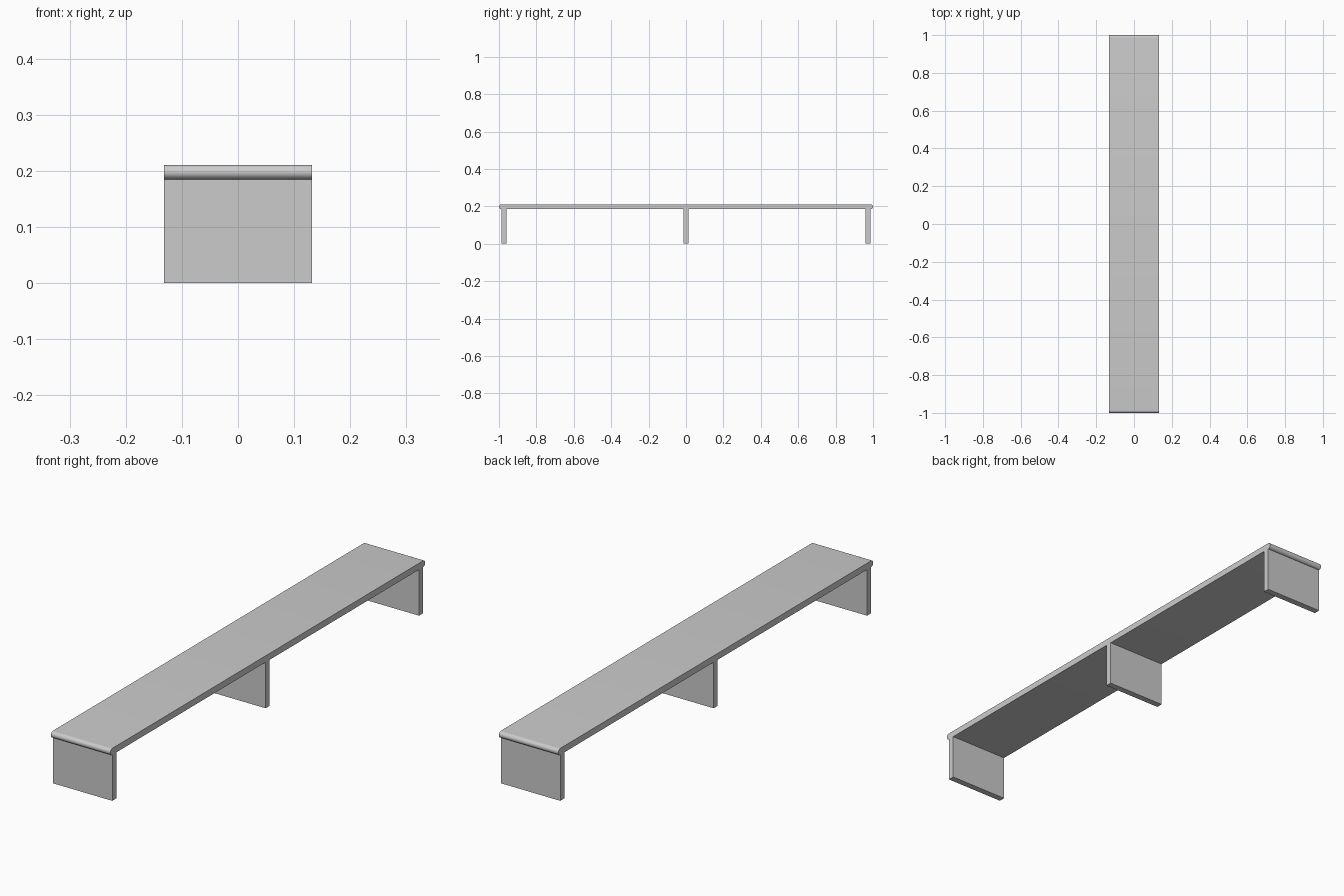
import bpy
import bmesh
import math

cube = bpy.data.objects.get("Cube")
if cube:
    bpy.data.objects.remove(cube, do_unlink=True)

WIDTH, HEIGHT, THICK = 0.264, 0.211, 0.026
RADIUS = THICK / 2
END = 1 - RADIUS          # where the rounded board ends begin
ARC_STEPS = 16

grey = bpy.data.materials.new("plain grey")
grey.use_nodes = True
colour = (0.6, 0.6, 0.6, 1)
grey.diffuse_color = colour
grey.node_tree.nodes["Principled BSDF"].inputs["Base Color"].default_value = colour


def extrude_profile(name, profile):
    """Extrude a closed (y, z) outline across the bench width."""
    bm = bmesh.new()
    face = bm.faces.new([bm.verts.new((-WIDTH / 2, y, z)) for y, z in profile])
    result = bmesh.ops.extrude_face_region(bm, geom=[face])
    moved = [v for v in result["geom"] if isinstance(v, bmesh.types.BMVert)]
    bmesh.ops.translate(bm, verts=moved, vec=(WIDTH, 0, 0))
    bmesh.ops.recalc_face_normals(bm, faces=bm.faces)
    mesh = bpy.data.meshes.new(name)
    bm.to_mesh(mesh)
    bm.free()
    mesh.materials.append(grey)
    obj = bpy.data.objects.new(name, mesh)
    bpy.context.collection.objects.link(obj)
    return obj


# Seat board with half-round front and back edges
outline = []
for side in (1, -1):
    for i in range(ARC_STEPS + 1):
        a = math.pi * (i / ARC_STEPS - 0.5)
        outline.append((side * (END + RADIUS * math.cos(a)),
                        HEIGHT - RADIUS + side * RADIUS * math.sin(a)))
seat = extrude_profile("seat_board", outline)
bpy.ops.object.select_all(action="DESELECT")
seat.select_set(True)
bpy.context.view_layer.objects.active = seat
bpy.ops.object.shade_smooth_by_angle(angle=math.radians(30))

# Three full-width panel legs, the outer ones flush with the flat of the seat
for name, y in (("front_leg", -END + RADIUS), ("middle_leg", 0), ("back_leg", END - RADIUS)):
    near, far, top = y - RADIUS, y + RADIUS, HEIGHT - THICK
    extrude_profile(name, [(near, 0), (far, 0), (far, top), (near, top)])
